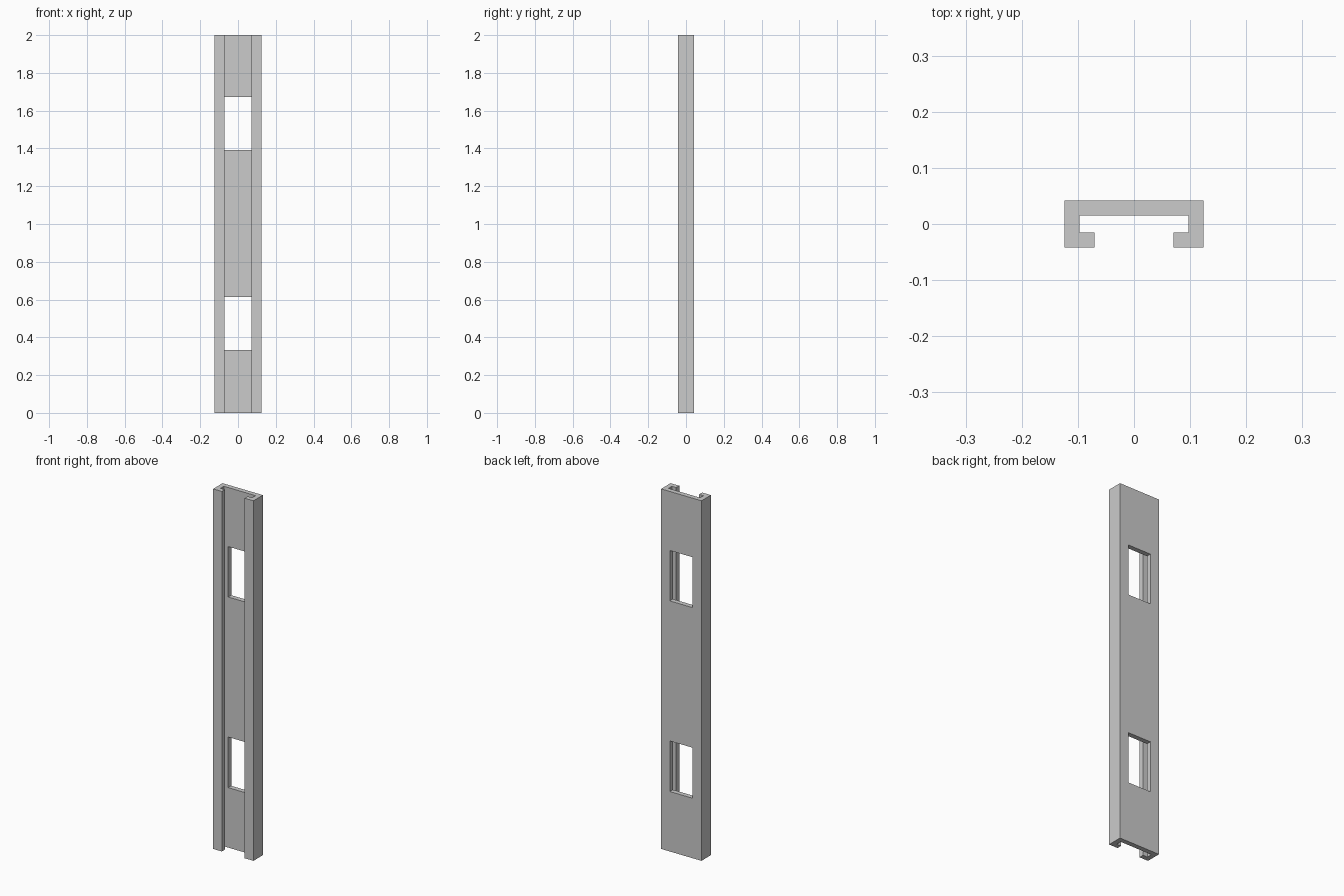
import bpy, bmesh

if "Cube" in bpy.data.objects:
    bpy.data.objects.remove(bpy.data.objects["Cube"])

HEIGHT = 2.0
X_OUT, X_IN, X_LIP = 0.124, 0.0973, 0.0705   # half widths: outside, cavity, slot
Y_OUT, Y_IN = 0.0415, 0.015                  # half depths: outside, cavity
HOLES = [(0.333, 0.614), (1.392, 1.672)]     # bottom and top of each window


def prism(name, outline, z0, z1):
    """Extrude an xy outline from z0 to z1."""
    bm = bmesh.new()
    face = bm.faces.new([bm.verts.new((x, y, z0)) for x, y in outline])
    new = bmesh.ops.extrude_face_region(bm, geom=[face])["geom"]
    bmesh.ops.translate(bm, vec=(0, 0, z1 - z0),
                        verts=[v for v in new if isinstance(v, bmesh.types.BMVert)])
    bmesh.ops.recalc_face_normals(bm, faces=bm.faces[:])
    mesh = bpy.data.meshes.new(name)
    bm.to_mesh(mesh)
    bm.free()
    obj = bpy.data.objects.new(name, mesh)
    bpy.context.collection.objects.link(obj)
    return obj


# Lipped channel: right half of the profile, mirrored to the left
half = [(X_LIP, -Y_IN), (X_LIP, -Y_OUT), (X_OUT, -Y_OUT), (X_OUT, Y_OUT)]
inner = [(X_IN, Y_IN), (X_IN, -Y_IN)]
mirror = lambda pts: [(-x, y) for x, y in reversed(pts)]
channel = prism("lipped_channel", half + mirror(half) + mirror(inner) + inner, 0, HEIGHT)

# Rectangular windows cut through the back web only
window = [(-X_LIP, 0), (X_LIP, 0), (X_LIP, 0.08), (-X_LIP, 0.08)]
for z0, z1 in HOLES:
    cutter = prism("window_cutter", window, z0, z1)
    cutter.hide_render = True
    mod = channel.modifiers.new("window", 'BOOLEAN')
    mod.operation = 'DIFFERENCE'
    mod.solver = 'EXACT'
    mod.object = cutter
    bpy.context.view_layer.objects.active = channel
    bpy.ops.object.modifier_apply(modifier=mod.name)
    bpy.data.objects.remove(cutter)
